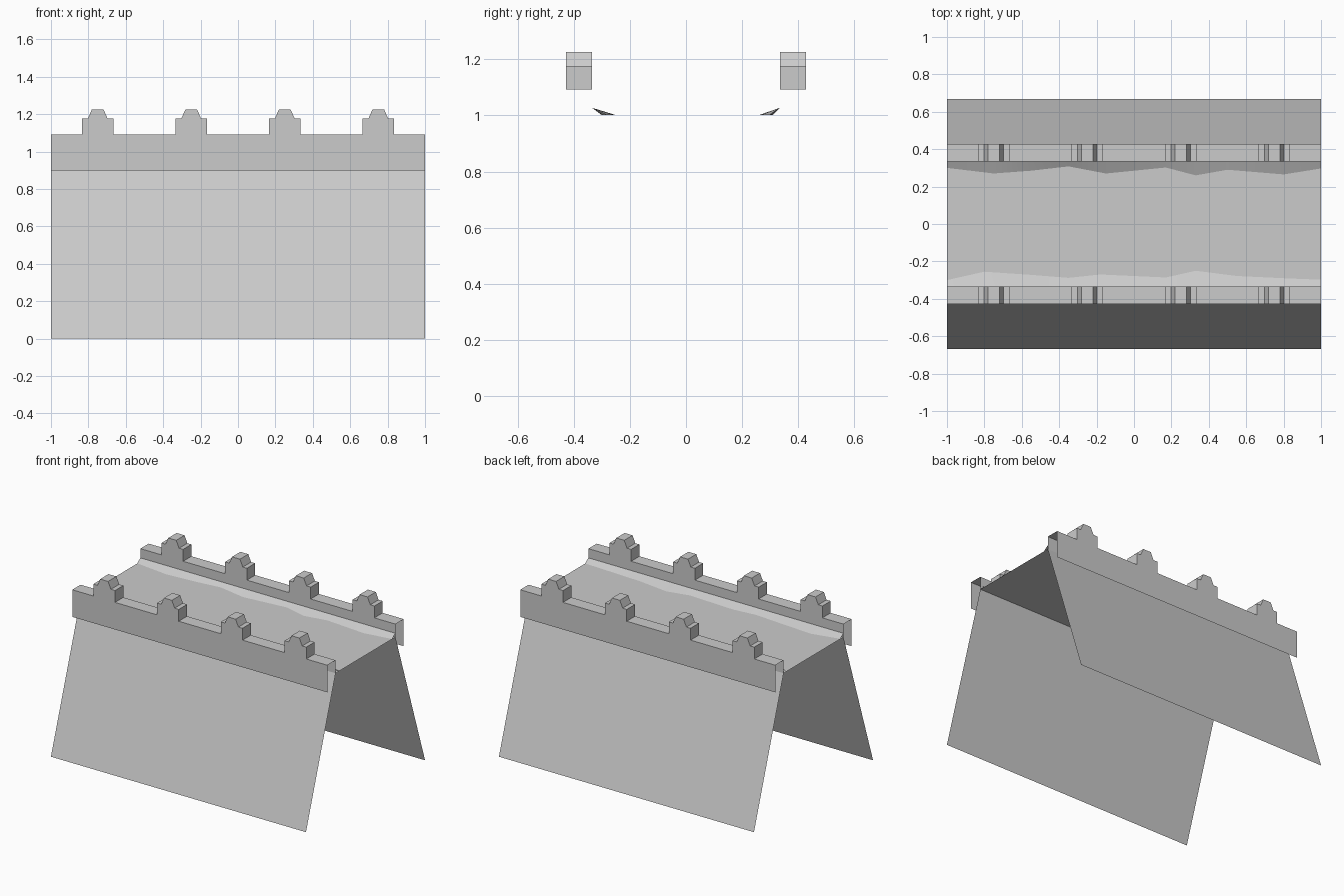
import bpy
from mathutils import Vector

cube = bpy.data.objects.get("Cube")
if cube:
    bpy.data.objects.remove(cube, do_unlink=True)

stone = bpy.data.materials.new("grey_stone")
stone.use_nodes = True
GREY = (0.6, 0.6, 0.6, 1)
stone.diffuse_color = GREY
stone.node_tree.nodes["Principled BSDF"].inputs["Base Color"].default_value = GREY

HALF, DECK, INNER, OUTER = 1.0, 1.0, 0.335, 0.428


def add_mesh(name, verts, faces, mirror=False):
    mesh = bpy.data.meshes.new(name)
    mesh.from_pydata(verts, [], faces)
    mesh.materials.append(stone)
    obj = bpy.data.objects.new(name, mesh)
    bpy.context.collection.objects.link(obj)
    if mirror:
        mod = obj.modifiers.new("other_side", 'MIRROR')
        mod.use_axis = (False, True, False)
        mod.use_mirror_merge = False
    return obj


def strip(name, lower, upper, mirror=False):
    """Sheet of quads between two edges with equal point counts."""
    n = len(lower)
    faces = [(i, i + 1, n + i + 1, n + i) for i in range(n - 1)]
    return add_mesh(name, lower + upper, faces, mirror)


# Sloping wall sheets, open at both ends and below
strip("sloping_wall", [(HALF, 0.667, 0), (-HALF, 0.667, 0)],
      [(HALF, INNER, DECK), (-HALF, INNER, DECK)], mirror=True)

# Walkway between the walls
strip("walkway", [(-HALF, -INNER, DECK), (HALF, -INNER, DECK)],
      [(-HALF, INNER, DECK), (HALF, INNER, DECK)])

# Crenellated parapet: outline along x, with four stepped merlons
half_merlon = [(0.085, 1.092), (0.085, 1.176), (0.053, 1.176), (0.031, 1.226)]
outline = [(-HALF, 1.092)]
for centre in (-0.75, -0.25, 0.25, 0.75):
    outline += [(centre - dx, z) for dx, z in half_merlon]
    outline += [(centre + dx, z) for dx, z in reversed(half_merlon)]
outline.append((HALF, 1.092))
n = len(outline)
outer = [(x, OUTER, z) for x, z in outline] + [(HALF, OUTER, 0.9), (-HALF, OUTER, 0.9)]
inner = [(x, INNER, z) for x, z in outline] + [(HALF, INNER, DECK), (-HALF, INNER, DECK)]
m = n + 2
faces = [tuple(range(m)), tuple(reversed(range(m, 2 * m)))]
faces += [(i + 1, i, m + i, m + i + 1) for i in range(n - 1)]
add_mesh("parapet", outer + inner, faces, mirror=True)

# Uneven drifts piled against the inside of each parapet
back_toe = [(-1, .30), (-.75, .27), (-.55, .285), (-.35, .308), (-.15, .27), (.17, .302),
            (.33, .26), (.5, .29), (.8, .265), (1, .297)]
front_toe = [(-1, .30), (-.8, .255), (-.55, .272), (-.35, .288), (-.18, .27), (.17, .286),
             (.33, .25), (.55, .278), (.8, .29), (1, .298)]
for name, toe, side in (("back_drift", back_toe, 1), ("front_drift", front_toe, -1)):
    low = [(x, side * y, DECK + 0.001) for x, y in toe]
    high = [(x, side * INNER * 0.998, DECK + 0.027) for x, y in toe]
    drift = strip(name, low, high) if side > 0 else strip(name, high, low)
    for poly in drift.data.polygons:
        poly.use_smooth = True
